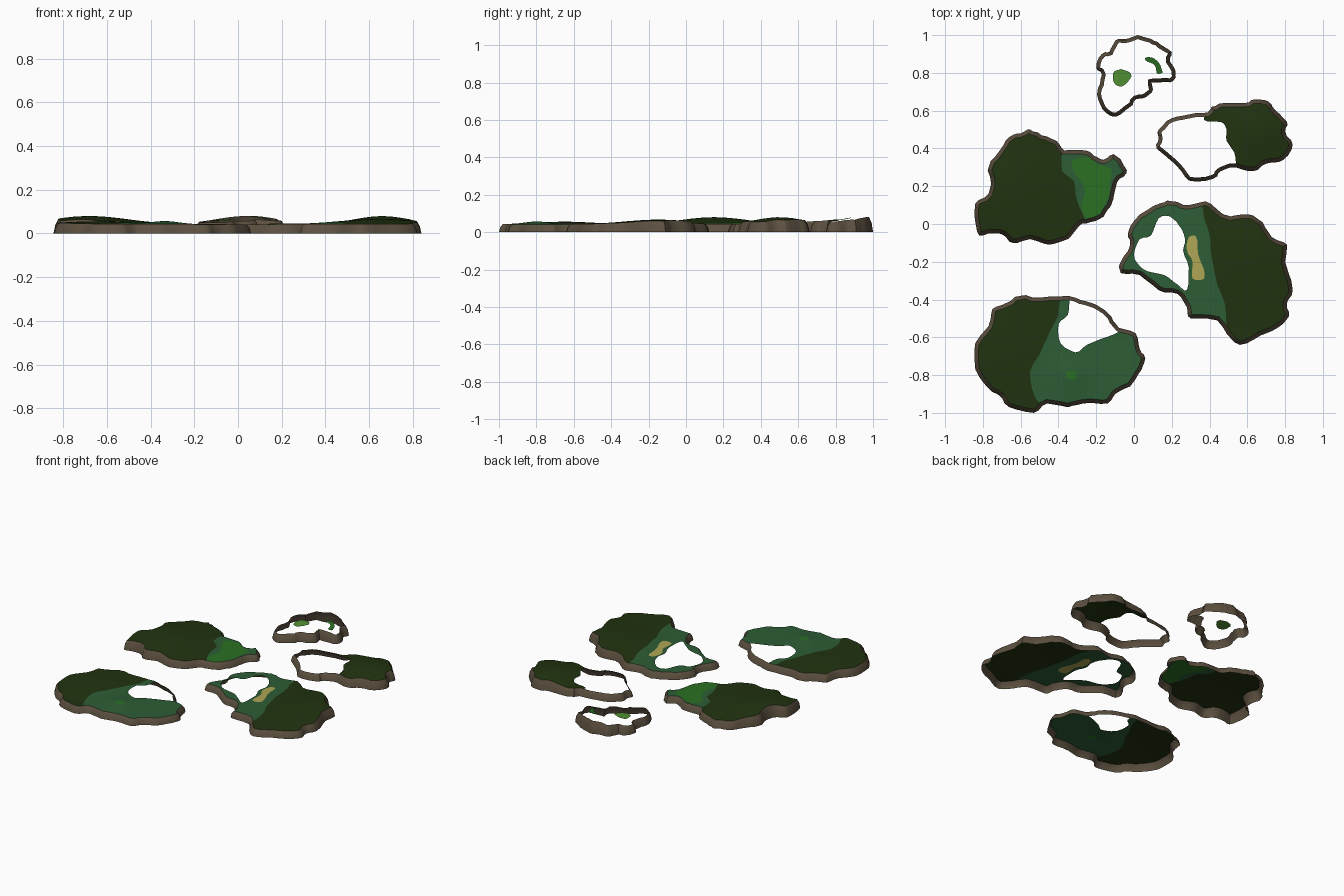
import bpy
import math
import random
from mathutils import Vector
from mathutils.geometry import delaunay_2d_cdt

random.seed(4)
if "Cube" in bpy.data.objects:
    bpy.data.objects.remove(bpy.data.objects["Cube"], do_unlink=True)


def material(name, *rgb):
    mat = bpy.data.materials.new(name)
    mat.use_nodes = True
    mat.diffuse_color = (*rgb, 1)
    shader = next(n for n in mat.node_tree.nodes if n.type == "BSDF_PRINCIPLED")
    shader.inputs["Base Color"].default_value = (*rgb, 1)
    shader.inputs["Roughness"].default_value = 0.9
    return mat


EARTH = material("earth brown", .107, .08, .05)
ROUGH = material("dark green", .015, .033, .005)
SEMI = material("blue green", .026, .109, .036)
TEE = material("bright green", .023, .162, .016)
PUTT = material("light green", .084, .283, .034)
SAND = material("sand yellow", .43, .38, .09)
PAINTS = [ROUGH, SEMI, TEE, PUTT, SAND]
OPEN = None  # areas without ground

# Gentle mounds: x, y, radius, height
MOUNDS = [(-.68, .15, .25, .038), (-.65, -.65, .22, .014), (-.33, -.8, .09, .014),
          (.65, -.15, .25, .025), (.66, .5, .18, .038), (.05, .97, .2, .035),
          (0, .7, .25, .012)]


def height(p):
    return .042 + sum(h * math.exp(-((p.x - x) ** 2 + (p.y - y) ** 2) / r ** 2)
                      for x, y, r, h in MOUNDS)


def curve(points, steps=3, rough=.004):
    """Closed smooth loop through points given in hundredths, slightly ragged."""
    pts = [Vector(p) / 100 for p in points]
    n, loop = len(pts), []
    for i in range(n):
        a, b, c, d = (pts[(i + k) % n] for k in (-1, 0, 1, 2))
        for s in range(steps):
            t = s / steps
            q = (2 * b + (c - a) * t + (2 * a - 5 * b + 4 * c - d) * t ** 2
                 + (3 * b - a - 3 * c + d) * t ** 3) / 2
            if s:
                q += Vector((random.uniform(-rough, rough), random.uniform(-rough, rough)))
            loop.append(q)
    area = sum(p.cross(loop[i - 1]) for i, p in enumerate(loop))
    return loop if area < 0 else loop[::-1]  # counter-clockwise


def inset(loop, amount):
    result = []
    for i, p in enumerate(loop):
        t = (loop[(i + 1) % len(loop)] - loop[i - 1]).normalized()
        result.append(p + Vector((-t.y, t.x)) * amount)
    return result


def inside(p, loop):
    hit = False
    for i, b in enumerate(loop):
        a = loop[i - 1]
        if (a.y > p.y) != (b.y > p.y) and p.x < a.x + (b.x - a.x) * (p.y - a.y) / (b.y - a.y):
            hit = not hit
    return hit


def make_object(name, verts, faces, mats, indices=None, angle=45):
    mesh = bpy.data.meshes.new(name)
    mesh.from_pydata(verts, [], faces)
    for mat in mats:
        mesh.materials.append(mat)
    if indices:
        mesh.polygons.foreach_set("material_index", indices)
    mesh.update()
    obj = bpy.data.objects.new(name, mesh)
    bpy.context.collection.objects.link(obj)
    bpy.ops.object.select_all(action="DESELECT")
    obj.select_set(True)
    bpy.context.view_layer.objects.active = obj
    bpy.ops.object.shade_smooth_by_angle(angle=math.radians(angle))


def cliff(name, outline):
    """Flared earth skirt, open above and below."""
    levels = [(0, 0), (.007, .6), (.021, 1)]
    n, verts, faces = len(outline), [], []
    for amount, part in levels:
        verts += [(p.x, p.y, height(p) * part) for p in inset(outline, amount)]
    for k in range(len(levels) - 1):
        for i in range(n):
            j = (i + 1) % n
            faces.append((k * n + i, k * n + j, (k + 1) * n + j, (k + 1) * n + i))
    make_object(name, verts, faces, [EARTH])


def ground(name, edge, base, regions):
    """Ground sheet cut along its colour borders; later regions win."""
    loops = [edge] + [loop for _, loop in regions]
    pts, edges = [], []
    for loop in loops:
        first, n = len(pts), len(loop)
        pts += loop
        edges += [(first + i, first + (i + 1) % n) for i in range(n)]
    step = .04
    xs, ys = [p.x for p in edge], [p.y for p in edge]
    for i in range(int((max(xs) - min(xs)) / step) + 1):
        for j in range(int((max(ys) - min(ys)) / step) + 1):
            p = Vector((min(xs) + (i + .5 * (j % 2)) * step, min(ys) + j * step))
            if inside(p, edge):
                pts.append(p)
    flat, _, tris, *_ = delaunay_2d_cdt(pts, edges, [], 0, 1e-5)
    faces, paint, remap = [], [], {}
    for tri in tris:
        a, b, c = (flat[i] for i in tri)
        mid = (a + b + c) / 3
        if not inside(mid, edge):
            continue
        mat = base
        for region_mat, loop in regions:
            if inside(mid, loop):
                mat = region_mat
        if mat is not OPEN:
            order = tri if (b - a).cross(c - a) > 0 else tri[::-1]
            faces.append([remap.setdefault(i, len(remap)) for i in order])
            paint.append(PAINTS.index(mat))
    verts = [(flat[i].x, flat[i].y, height(flat[i])) for i in remap]
    make_object(name, verts, faces, PAINTS, paint)


def island(name, outline, base, *regions):
    shore = curve(outline)
    cliff(name + "_cliff", shore)
    ground(name + "_ground", inset(shore, .021), base,
           [(mat, curve(points, 3, .002)) for mat, points in regions])


# Small back island: two loose patches inside an open rim
island("back_island",
       [(2, 100), (9, 98), (14, 95), (20, 91), (19, 86), (22, 81), (21, 76), (14, 75), (9, 75),
        (10, 71), (6, 67), (1, 66), (-2, 62), (-9, 57), (-15, 59), (-19, 66), (-19, 72),
        (-17, 79), (-20, 83), (-17, 90), (-13, 91), (-10, 97), (-4, 98)],
       OPEN,
       (PUTT, [(-11, 80), (-7, 82), (-2, 80), (-2, 77), (-6, 73), (-10, 74), (-11, 77)]),
       (TEE, [(6, 88), (10, 88), (14, 84), (15, 80), (12, 80), (11, 84), (7, 86)]))

# Back left island: open western half
island("back_left_island",
       [(13, 45), (12, 40), (19, 34), (25, 28), (29, 23), (42, 24), (46, 28), (54, 30), (63, 28),
        (70, 32), (79, 34), (84, 42), (80, 49), (81, 54), (75, 60), (71, 65), (64, 66), (58, 64),
        (48, 64), (41, 62), (39, 59), (29, 58), (20, 56), (13, 50)],
       ROUGH,
       (OPEN, [(37, 66), (37, 55), (46, 54), (49, 50), (49, 44), (53, 38), (54, 30), (54, 22),
               (5, 15), (5, 66)]))

# Right island: green shelf on its inner side
island("right_island",
       [(-55, 50), (-49, 47), (-41, 44), (-37, 39), (-26, 39), (-21, 36), (-16, 34), (-11, 37),
        (-6, 32), (-4, 27), (-9, 22), (-11, 13), (-16, 4), (-23, 1), (-29, -1), (-35, -8),
        (-45, -11), (-55, -8), (-64, -10), (-69, -6), (-75, -5), (-82, -6), (-84, 1), (-84, 11),
        (-77, 16), (-76, 24), (-77, 30), (-71, 39), (-66, 46), (-60, 48)],
       ROUGH,
       (SEMI, [(-36, 42), (-38, 37), (-38, 28), (-32, 23), (-31, 16), (-29, 9), (-26, 2),
               (-24, -6), (5, 0), (5, 45)]),
       (TEE, [(-32, 34), (-23, 35), (-20, 32), (-12, 29), (-13, 21), (-13, 16), (-17, 7),
              (-19, 3), (-25, 3), (-28, 9), (-26, 17), (-29, 24), (-32, 28)]))

# Left island: open hollow and a sand strip
island("left_island",
       [(14, 11), (20, 12), (29, 10), (38, 12), (46, 6), (51, 4), (61, 5), (68, 1), (73, -7),
        (81, -11), (80, -20), (84, -35), (81, -42), (82, -49), (76, -55), (67, -59), (56, -64),
        (49, -58), (44, -51), (30, -50), (28, -44), (23, -37), (13, -35), (3, -27), (-7, -26),
        (-7, -20), (-2, -11), (-3, -4), (3, 5)],
       ROUGH,
       (SEMI, [(31, 14), (37, 3), (40, -6), (41, -17), (44, -32), (48, -42), (48, -60),
               (40, -66), (-12, -40), (-12, 16)]),
       (OPEN, [(13, 3), (19, 4), (24, -1), (27, -8), (26, -14), (29, -23), (28, -35), (23, -32),
               (16, -27), (7, -25), (2, -21), (0, -16), (3, -8), (9, -6)]),
       (SAND, [(29, -7), (33, -7), (34, -16), (37, -24), (37, -29), (31, -29), (31, -20),
               (28, -14)]))

# Front island: open bay and a small tee on a mound
island("front_island",
       [(-60, -38), (-50, -39), (-35, -38), (-25, -41), (-18, -44), (-12, -49), (-8, -55),
        (1, -58), (3, -66), (6, -71), (2, -80), (-2, -86), (-10, -90), (-14, -95), (-27, -95),
        (-35, -97), (-46, -95), (-53, -100), (-66, -97), (-71, -91), (-77, -87), (-84, -77),
        (-84, -63), (-77, -54), (-75, -45), (-68, -42)],
       ROUGH,
       (SEMI, [(-34, -36), (-40, -48), (-45, -58), (-50, -69), (-55, -78), (-53, -90),
               (-47, -98), (-40, -106), (12, -100), (12, -36)]),
       (OPEN, [(-34, -40), (-35, -48), (-40, -53), (-39, -63), (-31, -68), (-25, -64),
               (-18, -61), (-8, -57), (0, -50), (-5, -35), (-32, -34)]),
       (TEE, [(-36, -79), (-31, -78), (-31, -82), (-35, -82)]))
